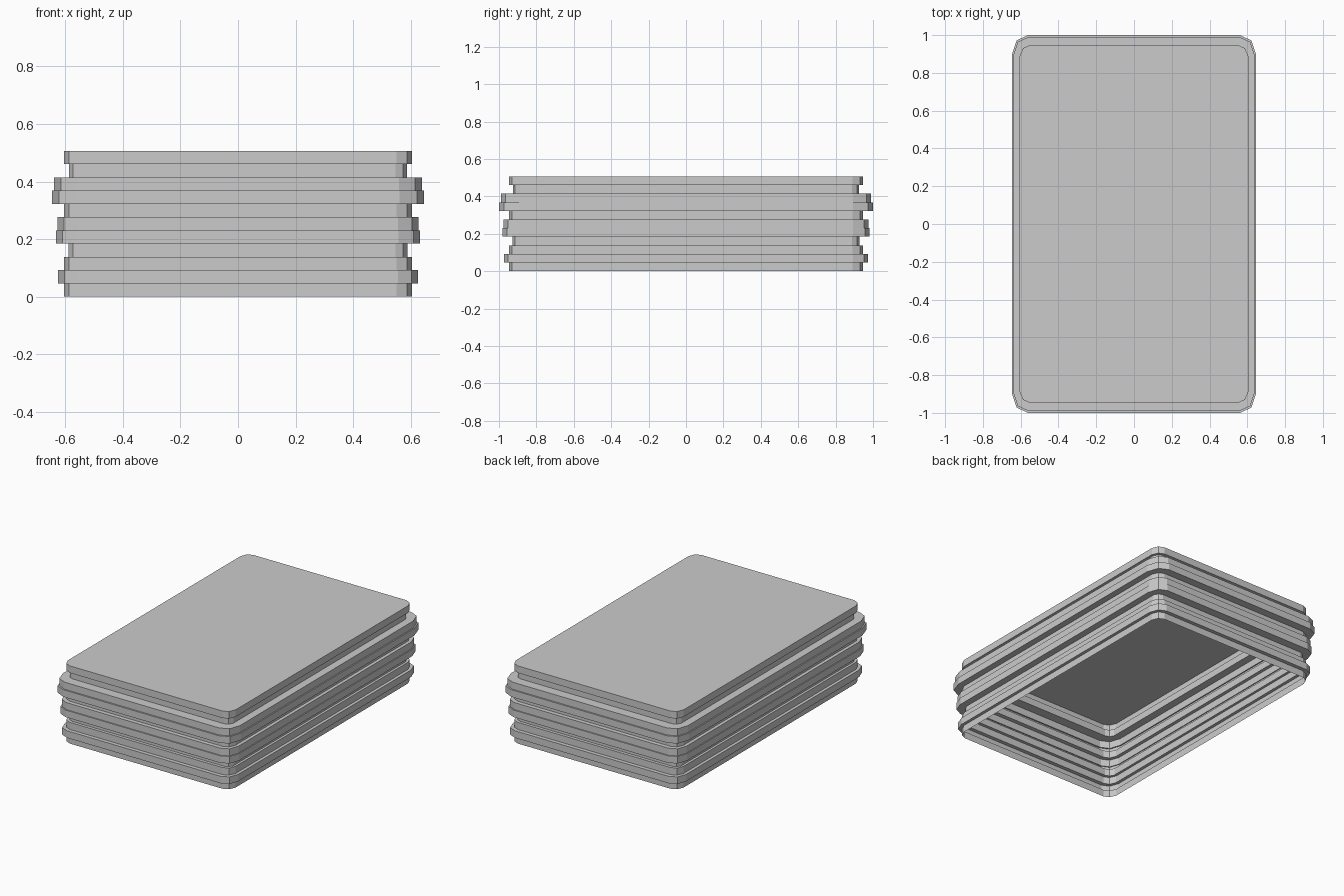
import bpy, bmesh

if "Cube" in bpy.data.objects:
    bpy.data.objects.remove(bpy.data.objects["Cube"])

# Outward offset of each stacked layer, bottom to top
OFFSETS = [0, .02, 0, -.016, .028, .022, 0, .042, .034, -.017, 0]
HEIGHT = 0.507
STEP = HEIGHT / len(OFFSETS)


def outline(d):
    """Rectangle with two-segment corners, counter-clockwise."""
    c = [(.605 + d, .89 + .1 * d),
         (.587 + .82 * d, .931 + .97 * d),
         (.551 + .25 * d, .947 + 1.26 * d)]
    pts = list(c)
    pts += [(-x, y) for x, y in reversed(c)]
    pts += [(-x, -y) for x, y in c]
    pts += [(x, -y) for x, y in reversed(c)]
    return pts


bm = bmesh.new()


def ring(d, z):
    return [bm.verts.new((x, y, z)) for x, y in outline(d)]


def bridge(a, b):
    n = len(a)
    for i in range(n):
        j = (i + 1) % n
        bm.faces.new((a[i], a[j], b[j], b[i]))


# Stepped thin wall: a vertical band per layer, joined by flat ledges
prev = None
for k, d in enumerate(OFFSETS):
    low, high = ring(d, k * STEP), ring(d, (k + 1) * STEP)
    if prev:
        bridge(prev, low)
    bridge(low, high)
    prev = high

# Closed top; the bottom stays open
bm.faces.new(prev)

mesh = bpy.data.meshes.new("stacked_shell")
bm.to_mesh(mesh)
bm.free()
obj = bpy.data.objects.new("stacked_shell", mesh)
bpy.context.collection.objects.link(obj)
